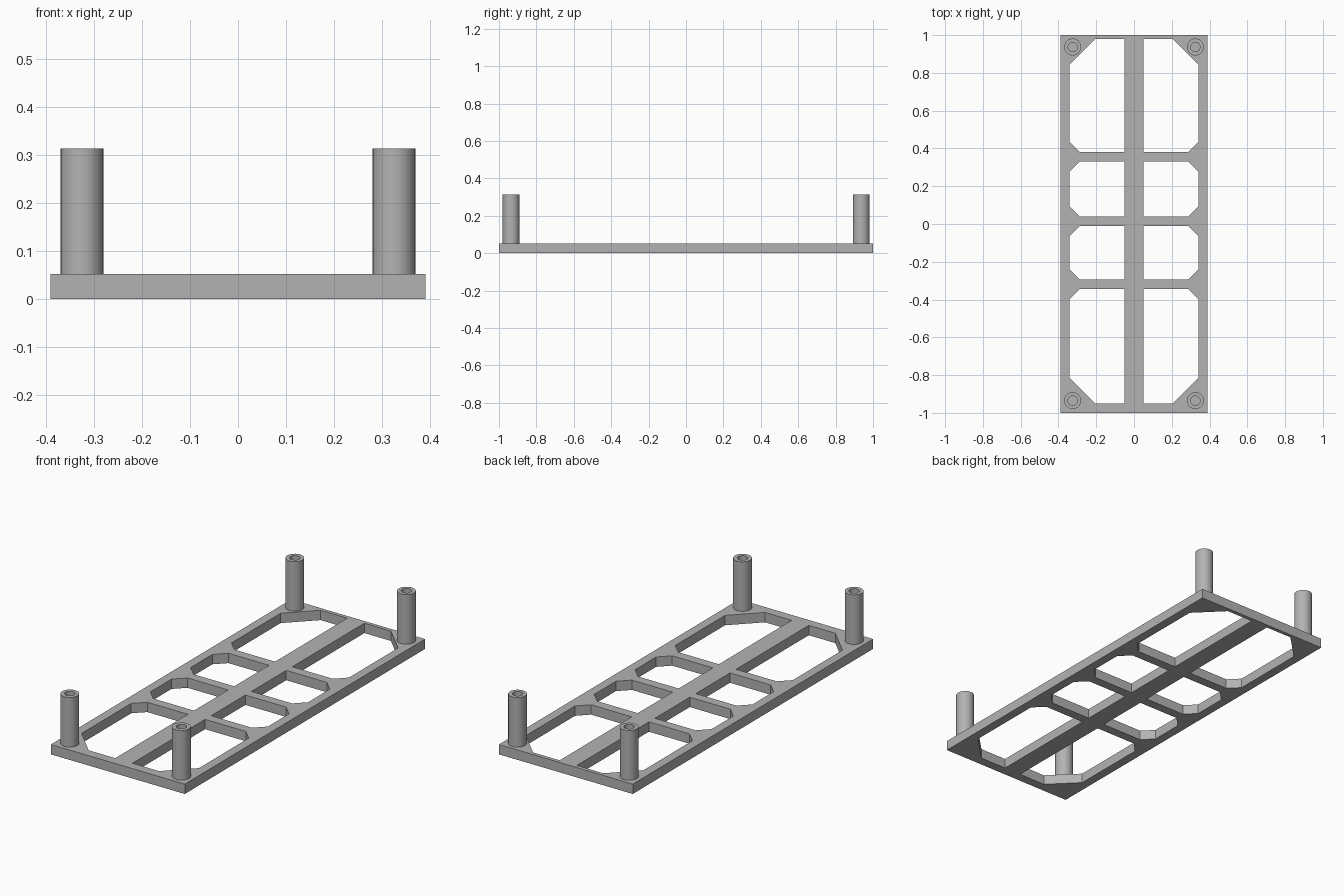
import bpy
import bmesh
from math import cos, sin, tau

cube = bpy.data.objects.get("Cube")
if cube:
    bpy.data.objects.remove(cube, do_unlink=True)

grey = bpy.data.materials.new("plain grey")
grey.use_nodes = True
colour = (0.45, 0.45, 0.45, 1)
grey.diffuse_color = colour
grey.node_tree.nodes["Principled BSDF"].inputs["Base Color"].default_value = colour

PLATE_TOP, POST_TOP = 0.052, 0.313


def finish(bm, name):
    bmesh.ops.recalc_face_normals(bm, faces=bm.faces)
    mesh = bpy.data.meshes.new(name)
    bm.to_mesh(mesh)
    bm.free()
    mesh.materials.append(grey)
    obj = bpy.data.objects.new(name, mesh)
    bpy.context.collection.objects.link(obj)
    return obj


def window_outline(side, y0, y1, cut0, cut1):
    """Opening with its two outer corners cut at 45 degrees."""
    inner, outer = 0.05, 0.342
    points = [(inner, y0), (outer - cut0, y0), (outer, y0 + cut0),
              (outer, y1 - cut1), (outer - cut1, y1), (inner, y1)]
    return [(side * x, y) for x, y in points]


# Frame plate: outline and eight openings filled, then thickened
bm = bmesh.new()
loops = [[(-0.39, -1), (0.39, -1), (0.39, 1), (-0.39, 1)]]
windows = [(-0.95, -0.345, 0.137, 0.055), (-0.295, -0.01, 0.055, 0.055),
           (0.04, 0.33, 0.055, 0.055), (0.38, 0.98, 0.055, 0.137)]
for side in (-1, 1):
    loops += [window_outline(side, *w) for w in windows]
edges = []
for loop in loops:
    verts = [bm.verts.new((x, y, 0)) for x, y in loop]
    edges += [bm.edges.new((a, b)) for a, b in zip(verts, verts[1:] + verts[:1])]
bmesh.ops.triangle_fill(bm, edges=edges, use_beauty=True, use_dissolve=False)
top = bmesh.ops.extrude_face_region(bm, geom=bm.faces[:])["geom"]
for v in top:
    if isinstance(v, bmesh.types.BMVert):
        v.co.z = PLATE_TOP
finish(bm, "frame_plate")


# Corner posts: tubes with a blind bore
def post(name, x, y, sides=24):
    bm = bmesh.new()
    profile = [(0.045, PLATE_TOP - 0.01), (0.045, POST_TOP),
               (0.025, POST_TOP), (0.025, PLATE_TOP + 0.001)]
    rings = [[bm.verts.new((x + r * cos(tau * i / sides), y + r * sin(tau * i / sides), z))
              for i in range(sides)] for r, z in profile]
    for a, b in zip(rings, rings[1:]):
        for i in range(sides):
            j = (i + 1) % sides
            bm.faces.new((a[i], a[j], b[j], b[i]))
    bm.faces.new(rings[0])
    bm.faces.new(rings[-1])
    obj = finish(bm, name)
    bpy.ops.object.select_all(action="DESELECT")
    obj.select_set(True)
    bpy.context.view_layer.objects.active = obj
    bpy.ops.object.shade_smooth_by_angle()


for depth, y in (("front", -0.935), ("back", 0.937)):
    for side, x in (("right", -0.325), ("left", 0.325)):
        post(f"{depth}_{side}_post", x, y)
